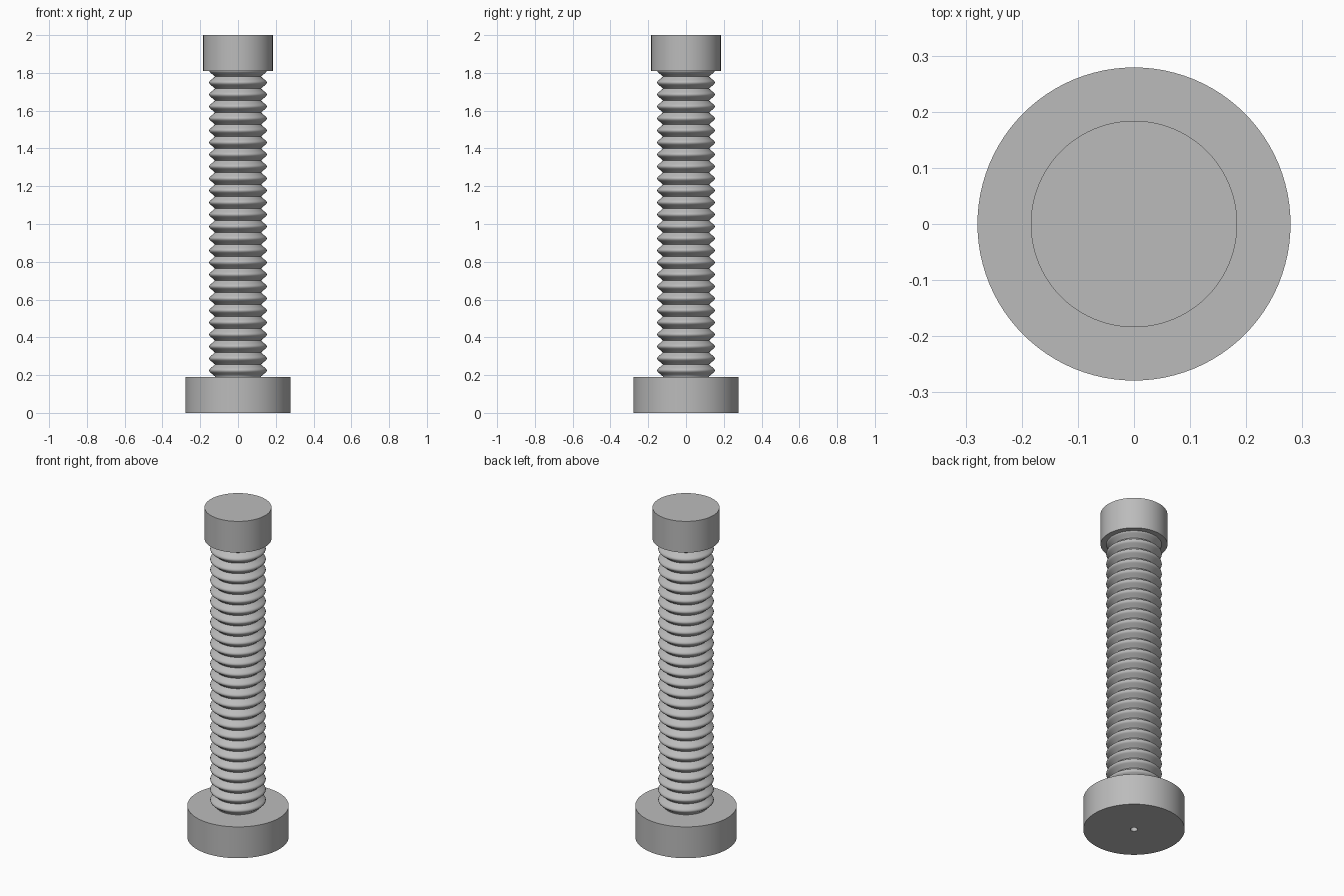
import bpy, bmesh, math

if "Cube" in bpy.data.objects:
    bpy.data.objects.remove(bpy.data.objects["Cube"])

SEGMENTS = 96

steel = bpy.data.materials.new("grey_steel")
steel.diffuse_color = (0.5, 0.5, 0.5, 1)
steel.use_nodes = True
steel.node_tree.nodes["Principled BSDF"].inputs["Base Color"].default_value = steel.diffuse_color


def lathe(name, profile, angle):
    """Spin an (r, z) profile around z; points on the axis become poles."""
    bm = bmesh.new()
    rings = []
    for r, z in profile:
        if r == 0:
            rings.append([bm.verts.new((0, 0, z))] * SEGMENTS)
        else:
            rings.append([bm.verts.new((r * math.cos(2 * math.pi * i / SEGMENTS),
                                        r * math.sin(2 * math.pi * i / SEGMENTS), z))
                          for i in range(SEGMENTS)])
    for a, b in zip(rings, rings[1:]):
        for i in range(SEGMENTS):
            j = (i + 1) % SEGMENTS
            bm.faces.new(list(dict.fromkeys((a[i], a[j], b[j], b[i]))))
    bmesh.ops.recalc_face_normals(bm, faces=bm.faces)
    mesh = bpy.data.meshes.new(name)
    bm.to_mesh(mesh)
    bm.free()
    mesh.materials.append(steel)
    ob = bpy.data.objects.new(name, mesh)
    bpy.context.collection.objects.link(ob)
    bpy.context.view_layer.objects.active = ob
    ob.select_set(True)
    bpy.ops.object.shade_smooth_by_angle(angle=math.radians(angle))
    ob.select_set(False)
    return ob


# Wide base disc with a small blind hole underneath
lathe("base", [(0, 0.1), (0.02, 0.1), (0.02, 0), (0.279, 0),
               (0.279, 0.19), (0, 0.19)], 30)

# Narrower head
lathe("head", [(0, 1.81), (0.184, 1.81), (0.184, 2), (0, 2)], 30)

# Ridged shaft: stacked rings with sharp grooves and rounded crests
PITCH, GROOVE, CREST = 0.0635, 0.122, 0.153
ridge = [(0, 0), (0.17, 0.37), (0.31, 0.76), (0.4, 0.94), (0.5, 1),
         (0.6, 0.94), (0.69, 0.76), (0.83, 0.37)]
shaft = [(GROOVE + (CREST - GROOVE) * h, 0.193 + PITCH * (n + t))
         for n in range(26) for t, h in ridge]
shaft = [(0, 0.185), (GROOVE, 0.185)] + shaft + [(GROOVE, 0.193 + 26 * PITCH), (0, 0.193 + 26 * PITCH)]
lathe("ridged_shaft", shaft, 50)
